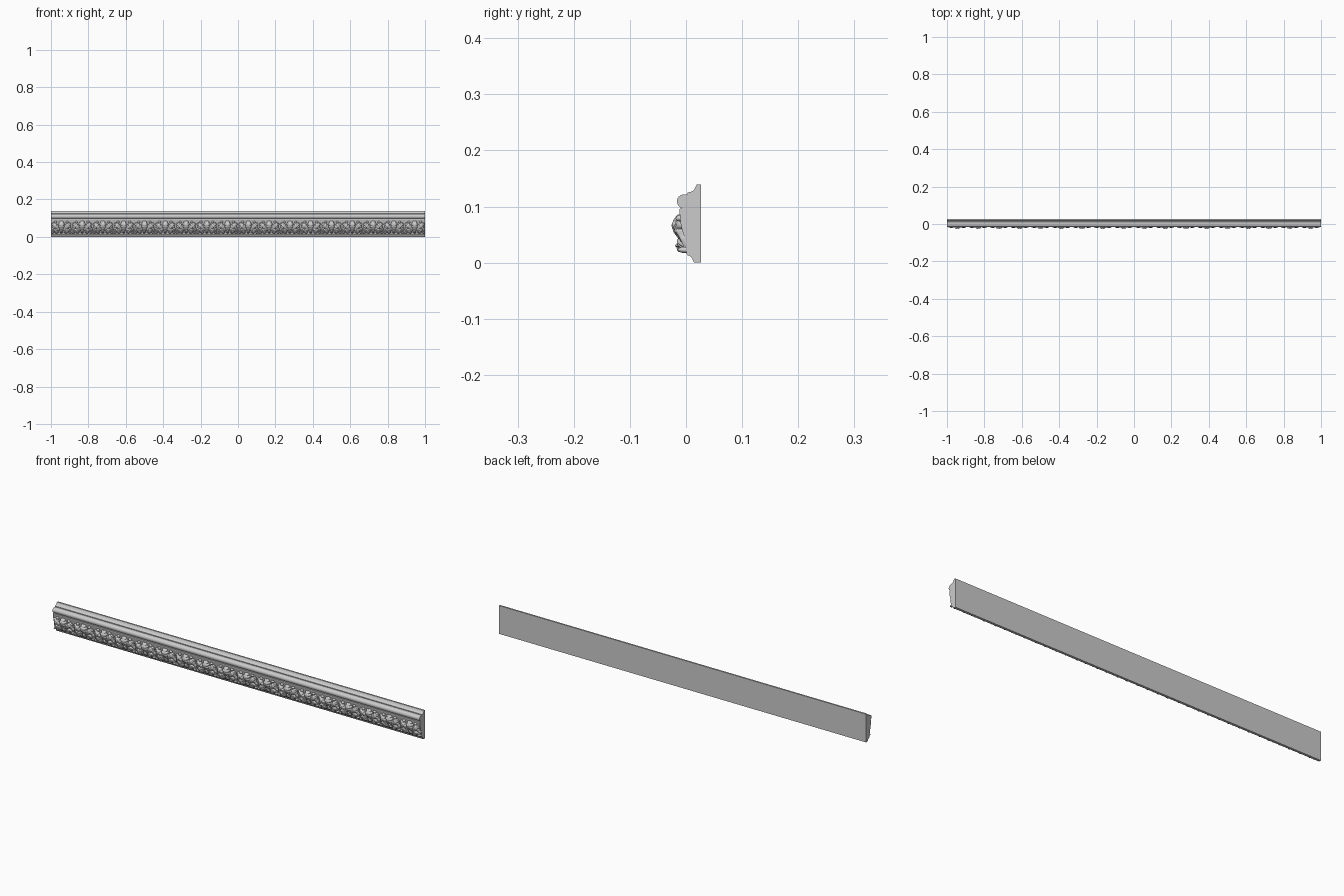
import bpy, bmesh, math
from mathutils import Vector

if "Cube" in bpy.data.objects:
    bpy.data.objects.remove(bpy.data.objects["Cube"])

REPEATS = 18
PITCH = 2.0 / REPEATS

# Carved-band background, (z, y) pairs from bottom to top
BAND = [(0.016, 0.001), (0.032, -0.001), (0.046, -0.003), (0.058, -0.007),
        (0.072, -0.010), (0.086, -0.011)]


def band_y(z):
    if z <= BAND[0][0]:
        return BAND[0][1]
    for (z0, y0), (z1, y1) in zip(BAND, BAND[1:]):
        if z <= z1:
            return y0 + (y1 - y0) * (z - z0) / (z1 - z0)
    return BAND[-1][1]


def arc(cy, cz, r, a0, a1, n):
    return [(cy + r * math.cos(math.radians(a0 + (a1 - a0) * i / n)),
             cz + r * math.sin(math.radians(a0 + (a1 - a0) * i / n))) for i in range(n + 1)]


def finish(name, bm, angle=40):
    bmesh.ops.recalc_face_normals(bm, faces=bm.faces)
    me = bpy.data.meshes.new(name)
    bm.to_mesh(me)
    bm.free()
    ob = bpy.data.objects.new(name, me)
    bpy.context.collection.objects.link(ob)
    bpy.ops.object.select_all(action='DESELECT')
    ob.select_set(True)
    bpy.context.view_layer.objects.active = ob
    bpy.ops.object.shade_smooth_by_angle(angle=math.radians(angle))
    return ob


def repeat(ob):
    mod = ob.modifiers.new("repeat", 'ARRAY')
    mod.count = REPEATS
    mod.use_relative_offset = False
    mod.use_constant_offset = True
    mod.constant_offset_displace = (PITCH, 0, 0)
    ob.location.x = -1 + PITCH / 2


# Moulding body: profile in (y, z) extruded along x
profile = [(0.027, 0.0), (0.015, 0.0), (0.0135, 0.002)]
profile += arc(0.001, 0.002, 0.0115, 15, 80, 6)             # bottom cove
profile += [(y, z) for z, y in BAND]
profile += [(-0.012, 0.088), (-0.012, 0.096), (-0.008, 0.0965)]   # fillet under bead
profile += arc(-0.004, 0.1093, 0.0122, 250, 95, 14)         # round bead
profile += [(0.003, 0.122), (0.003, 0.1255)]
profile += arc(0.004, 0.139, 0.0135, 275, 345, 7)           # upper cove
profile += [(0.018, 0.137), (0.019, 0.139), (0.027, 0.139)]

bm = bmesh.new()
ends = [[bm.verts.new((x, y, z)) for y, z in profile] for x in (-1, 1)]
n = len(profile)
for i in range(n):
    j = (i + 1) % n
    bm.faces.new((ends[0][i], ends[0][j], ends[1][j], ends[1][i]))
bm.faces.new(ends[0])
bm.faces.new(ends[1])
finish("moulding_body", bm, 35)


def add_leaf(bm, x, z, angle, length, half_w, lift, lobes=3, nu=20, nv=8):
    """Lobed, veined leaf that swells off the band and curls back to it."""
    d = Vector((math.cos(math.radians(angle)), math.sin(math.radians(angle))))
    p = Vector((-d.y, d.x))
    rows = []
    for i in range(nu + 1):
        u = i / nu
        lobe = 0.78 + 0.28 * abs(math.sin(math.pi * lobes * u))
        w = half_w * (0.12 + 0.88 * math.sin(math.pi * min(1, u ** 0.85)) ** 0.6) * lobe
        if i == nu:
            w = half_w * 0.05
        row = []
        for j in range(nv + 1):
            v = -1 + 2 * j / nv
            q = d * (u * length + abs(v) * w * 0.25) + p * (v * w)
            px, pz = x + q.x, z + q.y
            px = max(-PITCH / 2, min(PITCH / 2, px))
            swell = (0.25 + 0.75 * math.sin(math.pi * (0.1 + 0.9 * u) ** 1.3)) * (1 - v * v) ** 0.5
            vein = 0.8 + 0.2 * min(1, abs(v) * 3)
            ripple = 1 - 0.22 * abs(v) * (1 - abs(math.sin(math.pi * lobes * u)))
            h = lift * swell * vein * ripple - 0.001
            row.append(bm.verts.new((px, band_y(pz) - h, pz)))
        rows.append(row)
    for a, b in zip(rows, rows[1:]):
        for j in range(nv):
            bm.faces.new((a[j], a[j + 1], b[j + 1], b[j]))


def add_bud(bm, x, z, rx, ry, rz):
    res = bmesh.ops.create_uvsphere(bm, u_segments=14, v_segments=8, radius=1)
    for v in res["verts"]:
        v.co = Vector((x + v.co.x * rx, band_y(z) + v.co.y * ry, z + v.co.z * rz))


# Acanthus leaves, mirrored about the centre of each repeat
bm = bmesh.new()
add_leaf(bm, 0, 0.030, 90, 0.056, 0.020, 0.020, 4)
add_leaf(bm, 0, 0.046, -90, 0.028, 0.009, 0.017, 2)
for s in (1, -1):
    def side(a):
        return a if s > 0 else 180 - a
    add_leaf(bm, s * 0.006, 0.034, side(42), 0.060, 0.014, 0.017, 4)
    add_leaf(bm, s * 0.012, 0.044, side(-22), 0.044, 0.011, 0.017, 3)
    add_leaf(bm, s * 0.053, 0.030, 180 - side(62), 0.050, 0.010, 0.014, 3)
repeat(finish("acanthus_leaves", bm, 60))

# Buds between the leaves and pads under the scrolls
bm = bmesh.new()
for s in (1, -1):
    add_bud(bm, s * 0.025, 0.027, 0.011, 0.014, 0.009)
    add_bud(bm, s * 0.031, 0.079, 0.008, 0.008, 0.006)
    add_bud(bm, s * 0.047, 0.023, 0.008, 0.015, 0.006)
repeat(finish("buds", bm, 60))

# Scroll tendrils along the lower edge
curve = bpy.data.curves.new("scroll_tendrils", 'CURVE')
curve.dimensions = '3D'
curve.bevel_depth = 0.0028
curve.bevel_resolution = 2
curve.use_fill_caps = True
for s in (1, -1):
    sp = curve.splines.new('POLY')
    steps = 24
    sp.points.add(steps)
    for i in range(steps + 1):
        t = i / steps
        r = 0.0095 - 0.007 * t
        a = math.radians(160 - 500 * t)
        z = 0.028 + r * math.sin(a)
        sp.points[i].co = (s * (0.025 + 1.15 * r * math.cos(a)), -0.008 - 0.009 * t, z, 1)
tendrils = bpy.data.objects.new("scroll_tendrils", curve)
bpy.context.collection.objects.link(tendrils)
repeat(tendrils)
